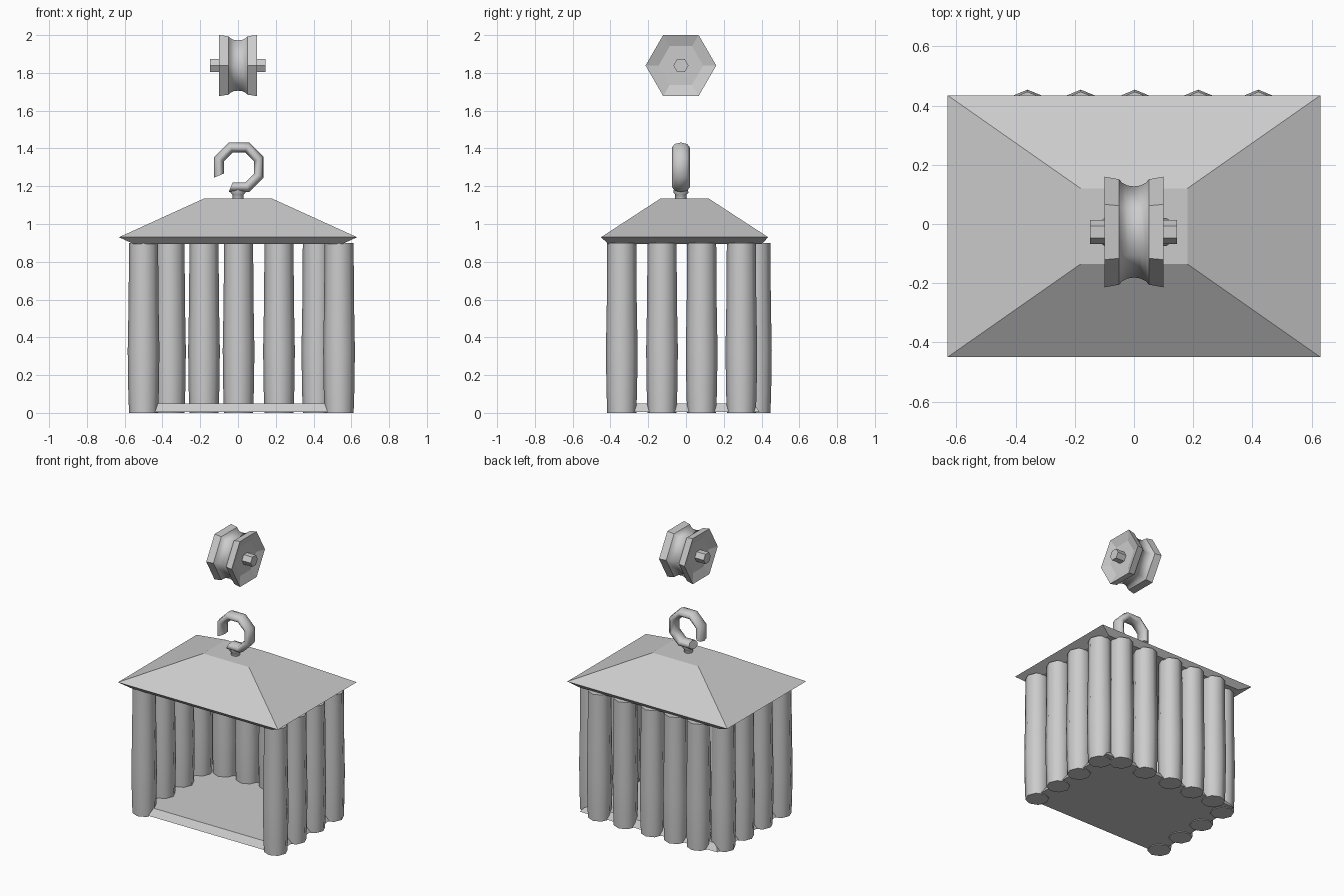
import bpy, bmesh, math
from mathutils import Vector

if "Cube" in bpy.data.objects:
    bpy.data.objects.remove(bpy.data.objects["Cube"])


def loft(name, rings, smooth_bands=()):
    """Skin a list of closed rings, cap both ends; chosen bands are smooth."""
    bm = bmesh.new()
    vs = [[bm.verts.new(p) for p in r] for r in rings]
    n = len(rings[0])
    for b in range(len(vs) - 1):
        for i in range(n):
            j = (i + 1) % n
            f = bm.faces.new((vs[b][i], vs[b][j], vs[b + 1][j], vs[b + 1][i]))
            f.smooth = b in smooth_bands
    bm.faces.new(vs[0])
    bm.faces.new(vs[-1])
    bmesh.ops.recalc_face_normals(bm, faces=bm.faces)
    me = bpy.data.meshes.new(name)
    bm.to_mesh(me)
    bm.free()
    ob = bpy.data.objects.new(name, me)
    bpy.context.collection.objects.link(ob)
    return ob


def rect(x0, x1, y0, y1, z):
    return [(x0, y0, z), (x1, y0, z), (x1, y1, z), (x0, y1, z)]


def circle(n):
    return [(math.cos(2 * math.pi * i / n), math.sin(2 * math.pi * i / n)) for i in range(n)]


def post(name, x, y):
    # log with a slight bulge low down
    prof = [(0, .077), (.12, .081), (.33, .084), (.6, .079), (.9, .077)]
    rings = [[(x + r * c, y + r * s, z) for c, s in circle(8)] for z, r in prof]
    return loft(name, rings, range(4))


# floor slab with chamfered sides
loft("floor", [rect(-.52, .56, -.38, .39, .005), rect(-.49, .53, -.345, .36, .05)])

# log walls: two sides and the back, front left open
for i, y in enumerate((-.34, -.127, .083, .293)):
    post(f"left_post_{i}", -.5, y)
    post(f"right_post_{i}", .535, y)
for i, x in enumerate((-.36, -.18, .003, .217, .42)):
    post(f"back_post_{i}", x, .37)

# hipped roof with a narrow sloping underside
loft("roof", [rect(-.55, .55, -.41, .40, .893),
              rect(-.63, .63, -.45, .435, .93),
              rect(-.18, .18, -.135, .12, 1.135)])

# hook stem
YC = -.027
loft("hook_stem", [[(r * c, YC + r * s, z) for c, s in circle(8)]
                   for z, r in ((1.125, .03), (1.155, .03), (1.165, .04), (1.20, .035))], range(3))

# open octagonal hook with an oval section
rings = []
for k in range(8):
    a = math.radians(-112.5 + 45 * k)
    rings.append([(.005 + (.114 + .028 * c) * math.cos(a), YC + .047 * s,
                   1.30 + (.114 + .028 * c) * math.sin(a)) for c, s in circle(8)])
loft("hook", rings, range(7))


# hexagonal pulley wheel and axle, turned about the x axis
def turned(name, prof, smooth=()):
    return loft(name, [[(x, YC + r * c, 1.839 + r * s) for c, s in circle(6)]
                       for x, r in prof], smooth)


half = [(-.078, .118), (-.1, .187), (-.05, .178), (-.04, .166), (-.022, .157)]
prof = half + [(0, .154)] + [(-x, r) for x, r in reversed(half)]
turned("pulley_wheel", prof, range(2, 8))
turned("pulley_axle", [(-.148, .04), (.146, .04)])
